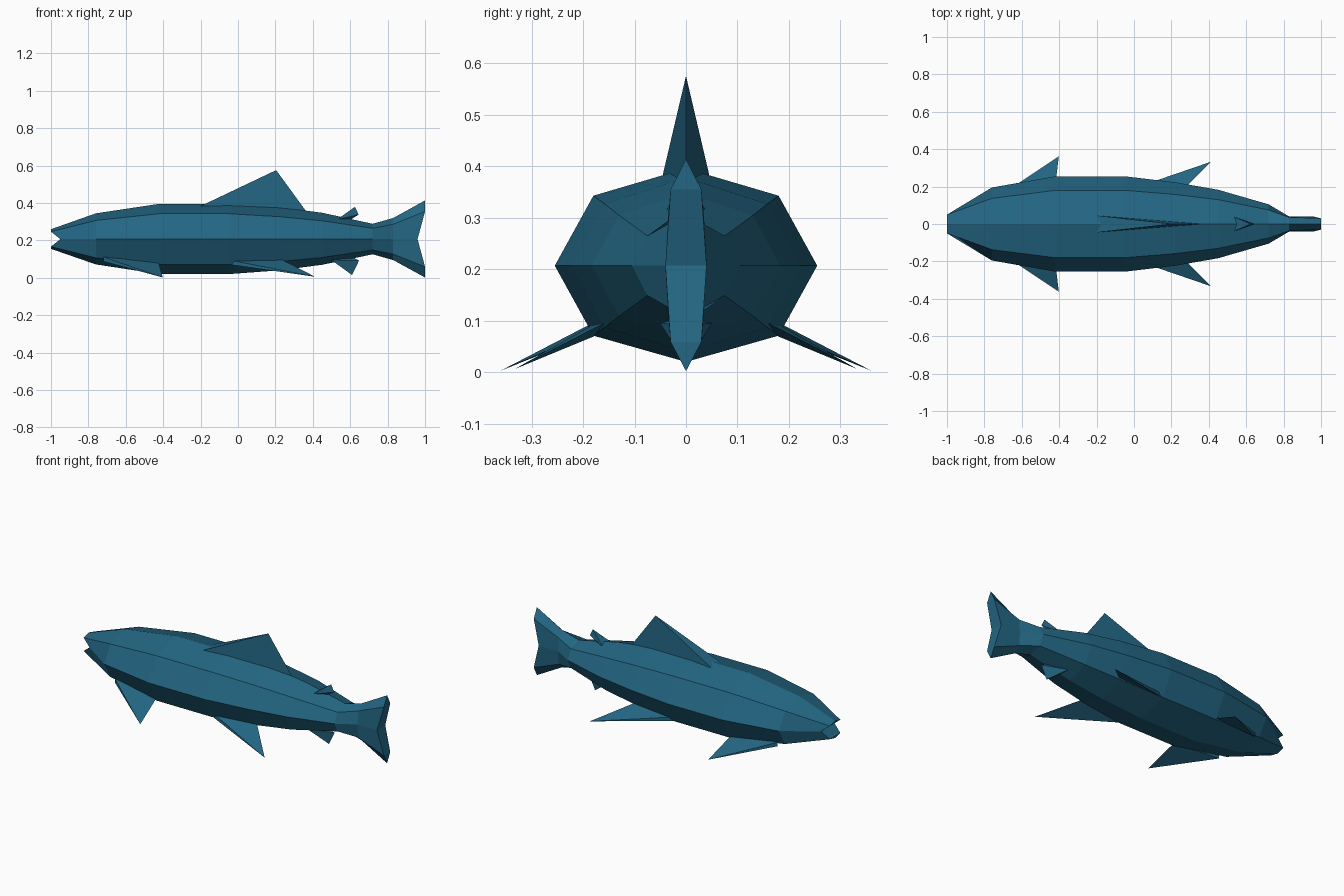
import bpy
import bmesh
from mathutils import Vector

cube = bpy.data.objects.get("Cube")
if cube:
    bpy.data.objects.remove(cube, do_unlink=True)

# Single flat colour
blue = bpy.data.materials.new("deep teal blue")
blue.use_nodes = True
colour = (0.017, 0.133, 0.228, 1)
blue.diffuse_color = colour
bsdf = next(n for n in blue.node_tree.nodes if n.type == 'BSDF_PRINCIPLED')
bsdf.inputs["Base Color"].default_value = colour

MID = 0.207  # height of the side ridge


def finish(name, bm):
    bmesh.ops.recalc_face_normals(bm, faces=bm.faces)
    mesh = bpy.data.meshes.new(name)
    bm.to_mesh(mesh)
    bm.free()
    mesh.materials.append(blue)
    obj = bpy.data.objects.new(name, mesh)
    bpy.context.collection.objects.link(obj)
    return obj


def ring(bm, x, side, shoulder, rise, top, bottom, side_x=None):
    """Eight-sided section: ridge, shoulders, flanks and keel."""
    sx = x if side_x is None else side_x
    pts = [(x, 0, top), (x, shoulder, MID + rise), (sx, side, MID), (x, shoulder, MID - rise),
           (x, 0, bottom), (x, -shoulder, MID - rise), (sx, -side, MID), (x, -shoulder, MID + rise)]
    return [bm.verts.new(p) for p in pts]


# Body with open mouth and forked tail: x, side, shoulder, rise, top, bottom, side x
sections = [
    (-1.0, 0.065, 0.05, 0.040, 0.26, 0.155, -0.95),
    (-0.76, 0.195, 0.137, 0.100, 0.345, 0.072),
    (-0.42, 0.255, 0.18, 0.136, 0.396, 0.02),
    (-0.05, 0.255, 0.18, 0.136, 0.396, 0.02),
    (0.22, 0.223, 0.158, 0.120, 0.378, 0.04),
    (0.45, 0.183, 0.13, 0.098, 0.348, 0.07),
    (0.72, 0.105, 0.075, 0.058, 0.289, 0.126),
    (0.83, 0.04, 0.036, 0.080, 0.32, 0.095),
    (1.0, 0.04, 0.03, 0.148, 0.414, 0.002, 0.96),
]
bm = bmesh.new()
rings = [ring(bm, *s) for s in sections]
for a, b in zip(rings, rings[1:]):
    for i in range(8):
        j = (i + 1) % 8
        bm.faces.new((a[i], a[j], b[j], b[i]))
for r in (rings[0], rings[-1]):
    top, l_up, l_mid, l_low, low, r_low, r_mid, r_up = r
    bm.faces.new((top, l_up, r_up))
    bm.faces.new((l_up, l_mid, r_mid, r_up))
    bm.faces.new((l_mid, l_low, r_low, r_mid))
    bm.faces.new((l_low, low, r_low))
finish("fish_body", bm)


def wedge_fin(name, front, half, outline):
    """Fin with a wide leading base, thinning to a sharp trailing outline."""
    bm = bmesh.new()
    fx, fz = front
    a, b = (bm.verts.new((fx, s * half, fz)) for s in (1, -1))
    rim = [bm.verts.new((x, 0, z)) for x, z in outline]
    bm.faces.new((a, b, rim[0]))
    for p, q in zip(rim, rim[1:]):
        bm.faces.new((a, p, q))
        bm.faces.new((b, q, p))
    bm.faces.new((a, rim[-1], b))
    finish(name, bm)


# Fins along the centre line
wedge_fin("dorsal_fin", (-0.2, 0.384), 0.045, [(0.204, 0.576), (0.365, 0.355)])
wedge_fin("adipose_fin", (0.53, 0.312), 0.04,
          [(0.625, 0.38), (0.645, 0.338), (0.575, 0.295)])
wedge_fin("anal_fin", (0.5, 0.095), 0.05,
          [(0.61, 0.015), (0.647, 0.092), (0.58, 0.13)])


def paired_fin(name, front, rear, tip, thick):
    """Thin tapering side fin, built on both sides."""
    for label, s in (("left", 1), ("right", -1)):
        bm = bmesh.new()
        pts = [Vector(front) + Vector((0, 0, thick)), Vector(front) - Vector((0, 0, thick)),
               Vector(rear), Vector(tip)]
        v = [bm.verts.new((p.x, s * p.y, p.z)) for p in pts]
        for i, j, k in ((0, 1, 2), (0, 1, 3), (0, 2, 3), (1, 2, 3)):
            bm.faces.new((v[i], v[j], v[k]))
        finish(label + "_" + name, bm)


# Side fins sloping down and back
paired_fin("pectoral_fin", (-0.72, 0.15, 0.1), (-0.425, 0.17, 0.085), (-0.402, 0.362, 0.002), 0.012)
paired_fin("pelvic_fin", (-0.04, 0.178, 0.082), (0.24, 0.16, 0.095), (0.412, 0.333, 0.006), 0.012)
